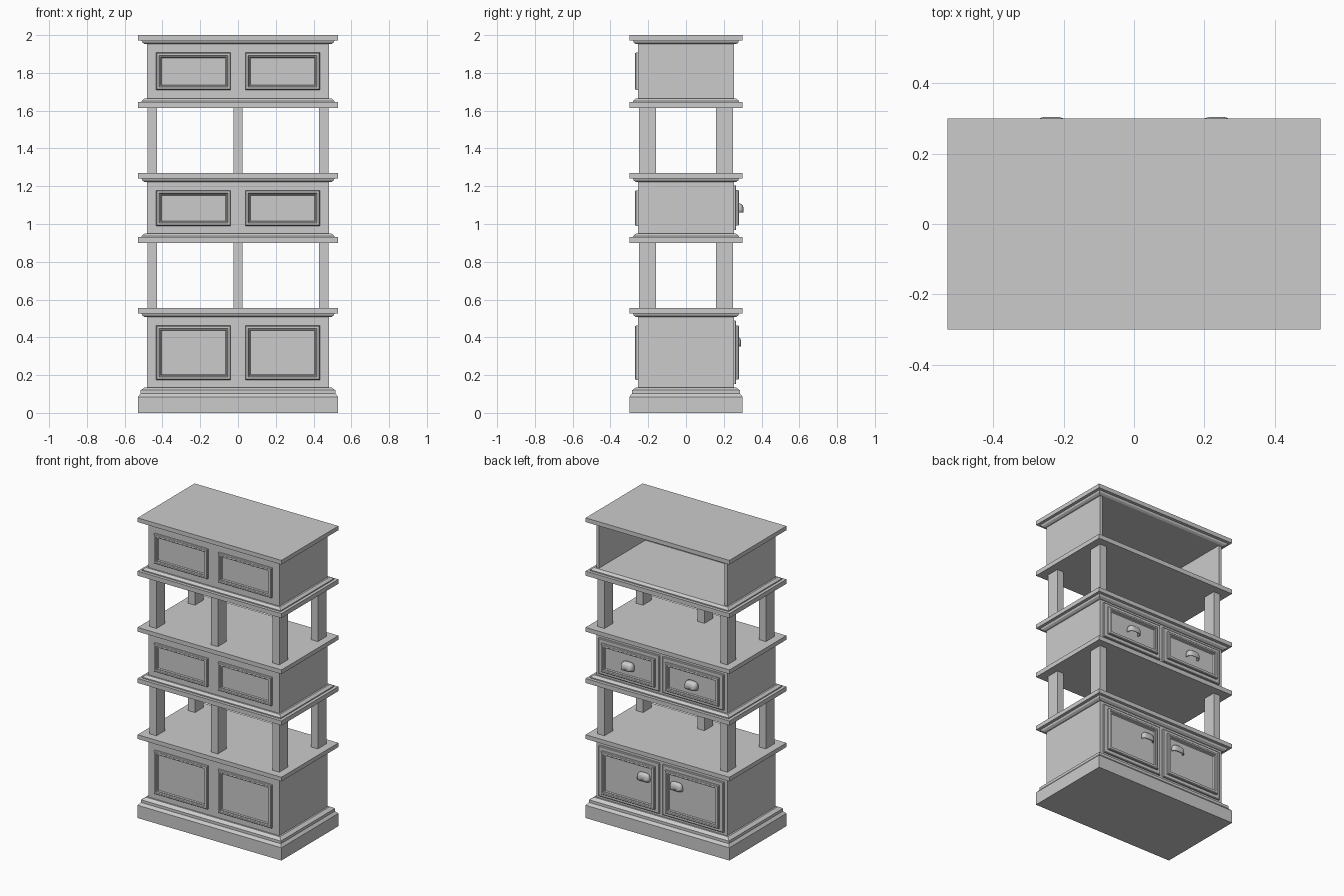
import bpy, bmesh, math

if "Cube" in bpy.data.objects:
    bpy.data.objects.remove(bpy.data.objects["Cube"])

HX, HY = 0.53, 0.30      # outer half size of the slabs
BX, BY = 0.483, 0.254    # half size of the cabinet bodies


def finish(name, bm):
    bmesh.ops.recalc_face_normals(bm, faces=bm.faces)
    me = bpy.data.meshes.new(name)
    bm.to_mesh(me)
    bm.free()
    ob = bpy.data.objects.new(name, me)
    bpy.context.collection.objects.link(ob)
    return ob


def loft(name, rings):
    """Skin a list of 4-point rings and cap both ends."""
    bm = bmesh.new()
    loops = [[bm.verts.new(p) for p in r] for r in rings]
    for a, b in zip(loops, loops[1:]):
        for i in range(4):
            j = (i + 1) % 4
            bm.faces.new((a[i], a[j], b[j], b[i]))
    bm.faces.new(loops[0])
    bm.faces.new(loops[-1])
    return finish(name, bm)


def slab(name, profile):
    """Moulded slab from (inset, z) steps."""
    return loft(name, [[(sx * (HX - i), sy * (HY - i), z)
                        for sx, sy in ((-1, -1), (1, -1), (1, 1), (-1, 1))]
                       for i, z in profile])


def box(name, x0, x1, y0, y1, z0, z1):
    return loft(name, [[(x0, y0, z), (x1, y0, z), (x1, y1, z), (x0, y1, z)]
                       for z in (z0, z1)])


def panel(name, x0, x1, z0, z1, y, side, profile):
    """Upright panel from (inset, projection) steps, facing side * y."""
    return loft(name, [[(x0 + i, y + side * d, z0 + i), (x1 - i, y + side * d, z0 + i),
                        (x1 - i, y + side * d, z1 - i), (x0 + i, y + side * d, z1 - i)]
                       for i, d in profile])


FRAME = [(0, -0.003), (0, 0.011), (0.004, 0.016), (0.014, 0.016),
         (0.018, 0.010), (0.023, 0.010), (0.027, 0.003)]
DOOR = [(0, -0.003), (0, 0.008), (0.004, 0.011)]


def pull(name, x, z, y, depth, w=0.045, h=0.05):
    """Cup pull: boxy half dome, open underneath."""
    bm = bmesh.new()
    p = lambda v: math.copysign(abs(v) ** 0.55, v)
    na, nt = 16, 6
    grid = []
    for k in range(nt):
        t = math.pi / 2 * k / nt
        r = p(math.cos(t))
        grid.append([bm.verts.new((x + w * r * p(round(math.cos(math.pi * a / na), 6)),
                                   y + depth * p(math.sin(t)),
                                   z - h / 2 + h * r * p(round(math.sin(math.pi * a / na), 6))))
                     for a in range(na + 1)])
    tip = bm.verts.new((x, y + depth, z - h / 2))
    for a, b in zip(grid, grid[1:]):
        for i in range(na):
            bm.faces.new((a[i], a[i + 1], b[i + 1], b[i]))
    for i in range(na):
        bm.faces.new((grid[-1][i], grid[-1][i + 1], tip))
    ob = finish(name, bm)
    mod = ob.modifiers.new("thickness", 'SOLIDIFY')
    mod.thickness = 0.005
    # keep the wall inside the outline whichever way the open shell is oriented
    outward = sum(f.normal.y * f.area for f in ob.data.polygons) > 0
    mod.offset = -1 if outward else 1
    bpy.context.view_layer.objects.active = ob
    ob.select_set(True)
    bpy.ops.object.shade_smooth_by_angle(angle=math.radians(35))
    ob.select_set(False)


def top_slab(name, z):
    slab(name, [(0.036, z - 0.048), (0.024, z - 0.04), (0.02, z - 0.03),
                (0.02, z - 0.028), (0, z - 0.028), (0, z)])


def bottom_slab(name, z):
    slab(name, [(0, z), (0, z + 0.03), (0.02, z + 0.03),
                (0.02, z + 0.037), (0.036, z + 0.05)])


# plinth and shelf slabs
slab("plinth", [(0, 0), (0, 0.085), (0.015, 0.102), (0.015, 0.12), (0.022, 0.125),
                (0.036, 0.135)])
for n, z in (("lower", 0.555), ("middle", 1.27), ("upper", 2.0)):
    top_slab(n + "_top_slab", z)
for n, z in (("middle", 0.90), ("upper", 1.615)):
    bottom_slab(n + "_bottom_slab", z)

# closed cabinet bodies
box("lower_body", -BX, BX, -BY, BY, 0.13, 0.51)
box("middle_body", -BX, BX, -BY, BY, 0.945, 1.225)

# upper cabinet, open at the back
T = 0.02
box("upper_front_board", -BX, BX, -BY, -BY + T, 1.66, 1.955)
for s, n in ((-1, "left"), (1, "right")):
    xs = sorted((s * BX, s * (BX - T)))
    box("upper_side_" + n, *xs, -BY + T, BY, 1.66, 1.955)

# posts: four corners plus one in the middle of the front
for lvl, z0, z1 in (("lower", 0.555, 0.90), ("upper", 1.27, 1.615)):
    for x, y in ((-0.453, -0.203), (0, -0.203), (0.453, -0.203),
                 (-0.453, 0.203), (0.453, 0.203)):
        box(lvl + "_post", x - 0.025, x + 0.025, y - 0.045, y + 0.045, z0, z1)

# framed panels on the front
for s in (-1, 1):
    xs = sorted((s * 0.039, s * 0.433))
    for n, z0, z1 in (("lower", 0.175, 0.462), ("middle", 0.99, 1.178), ("upper", 1.71, 1.907)):
        panel(n + "_front_panel", *xs, z0, z1, -BY, -1, FRAME)

    # doors and drawers on the back, with raised frames and cup pulls
    xd = sorted((s * 0.012, s * 0.46))
    for n, z0, z1 in (("door", 0.152, 0.488), ("drawer", 0.967, 1.205)):
        panel(n + "_slab", *xd, z0, z1, BY, 1, DOOR)
        panel(n + "_frame", xs[0], xs[1], z0 + 0.024, z1 - 0.026, BY + 0.011, 1, FRAME)
    pull("door_pull", s * 0.12, 0.377, 0.264, 0.028)
    pull("drawer_pull", s * 0.235, 1.085, 0.264, 0.041)
